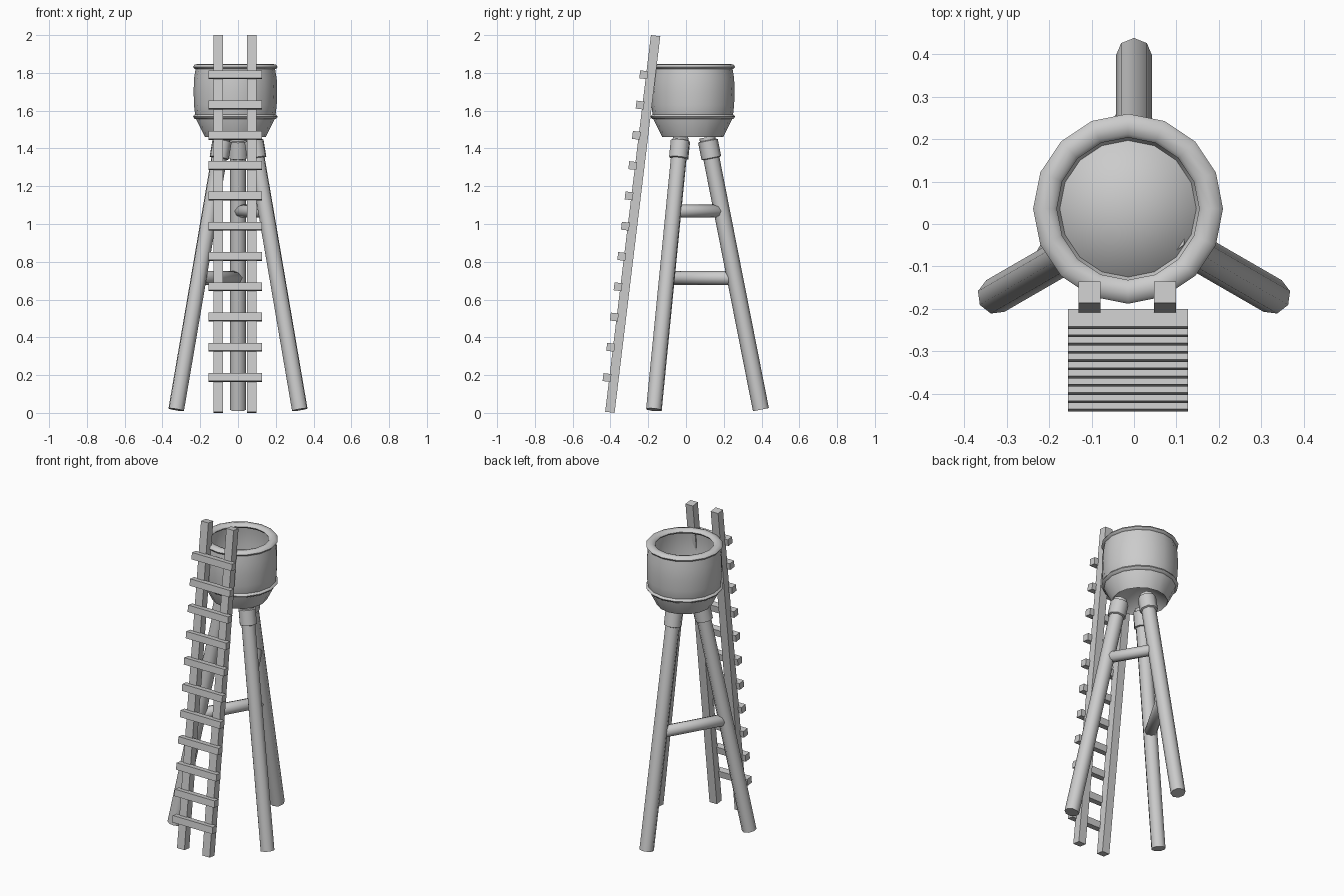
import bpy, bmesh, math
from mathutils import Vector

if "Cube" in bpy.data.objects:
    bpy.data.objects.remove(bpy.data.objects["Cube"])

BX, BY = -0.014, 0.036      # bucket centre
LEG_Y = 0.019               # centre of the tripod


def finish(name, bm, loc=(0, 0, 0), smooth=True):
    bmesh.ops.recalc_face_normals(bm, faces=bm.faces)
    me = bpy.data.meshes.new(name)
    bm.to_mesh(me)
    bm.free()
    ob = bpy.data.objects.new(name, me)
    ob.location = loc
    bpy.context.collection.objects.link(ob)
    if smooth:
        bpy.ops.object.select_all(action='DESELECT')
        ob.select_set(True)
        bpy.context.view_layer.objects.active = ob
        bpy.ops.object.shade_smooth_by_angle(angle=math.radians(50))
    return ob


def lathe(name, profile, loc, sides=16, closed=False):
    """Spin (radius, z) points about z; radius 0 makes a pole."""
    bm = bmesh.new()
    rings = []
    for r, z in profile:
        n = 1 if r == 0 else sides
        rings.append([bm.verts.new((r * math.cos(2 * math.pi * i / sides),
                                    r * math.sin(2 * math.pi * i / sides), z)) for i in range(n)])
    pairs = list(zip(rings, rings[1:]))
    if closed:
        pairs.append((rings[-1], rings[0]))
    for a, b in pairs:
        for i in range(sides):
            j = (i + 1) % sides
            quad = [a[i % len(a)], a[j % len(a)], b[j % len(b)], b[i % len(b)]]
            bm.faces.new(list(dict.fromkeys(quad)))
    return finish(name, bm, loc)


def rod(name, a, b, r, sides=8, tip=0.0):
    """Round bar from a to b, with optional pointed ends."""
    d = Vector(b) - Vector(a)
    h = d.length
    ob = lathe(name, [(0, -tip), (r, 0), (r, h), (0, h + tip)], a, sides)
    ob.rotation_euler = d.to_track_quat('Z', 'Y').to_euler()
    return ob


def box(name, centre, size, tilt):
    bm = bmesh.new()
    bmesh.ops.create_cube(bm, size=1)
    bmesh.ops.scale(bm, vec=size, verts=bm.verts)
    ob = finish(name, bm, centre, smooth=False)
    ob.rotation_euler = (tilt, 0, 0)


def leg_point(angle, z):
    r = 0.381 - 0.197 * z
    a = math.radians(angle)
    return Vector((r * math.cos(a), LEG_Y + r * math.sin(a), z))


# Bucket: thin shell with tapered foot and a raised conical floor
lathe("bucket", [(0.208, 1.835), (0.219, 1.77), (0.221, 1.70), (0.219, 1.63),
                 (0.211, 1.56), (0.161, 1.46), (0, 1.60)], (BX, BY, 0))

# Flattened hoops around the bucket
for name, z in (("rim_hoop", 1.832), ("lower_hoop", 1.568)):
    oval = [(0.196 + 0.028 * math.cos(k * math.pi / 4), 0.016 * math.sin(k * math.pi / 4))
            for k in range(8)]
    lathe(name, oval, (BX, BY, z), closed=True)

# Three splayed legs with collars at the top
for name, angle in (("back", 90), ("left", 210), ("right", 330)):
    rod(name + "_leg", leg_point(angle, 0.017), leg_point(angle, 1.46), 0.043)
    rod(name + "_collar", leg_point(angle, 1.35), leg_point(angle, 1.44), 0.053, tip=0.02)

# Cross braces from the back leg to each front leg
rod("low_brace", leg_point(210, 0.715), leg_point(90, 0.715), 0.037, tip=0.03)
rod("high_brace", leg_point(330, 1.068), leg_point(90, 1.068), 0.034, tip=0.03)

# Leaning ladder: two rails and eleven rungs
foot, head = Vector((0, -0.403, 0.003)), Vector((0, -0.161, 1.997))
lean = head - foot
tilt = -math.atan2(lean.y, lean.z)
for name, x in (("left_rail", -0.105), ("right_rail", 0.073)):
    mid = (foot + head) / 2
    box(name, (x, mid.y, mid.z), (0.052, 0.050, lean.length), tilt)
for i in range(11):
    z = 0.187 + 0.1603 * i
    y = foot.y + lean.y / lean.z * z - 0.038
    box(f"rung_{i + 1}", (-0.014, y, z), (0.283, 0.042, 0.042), tilt)
